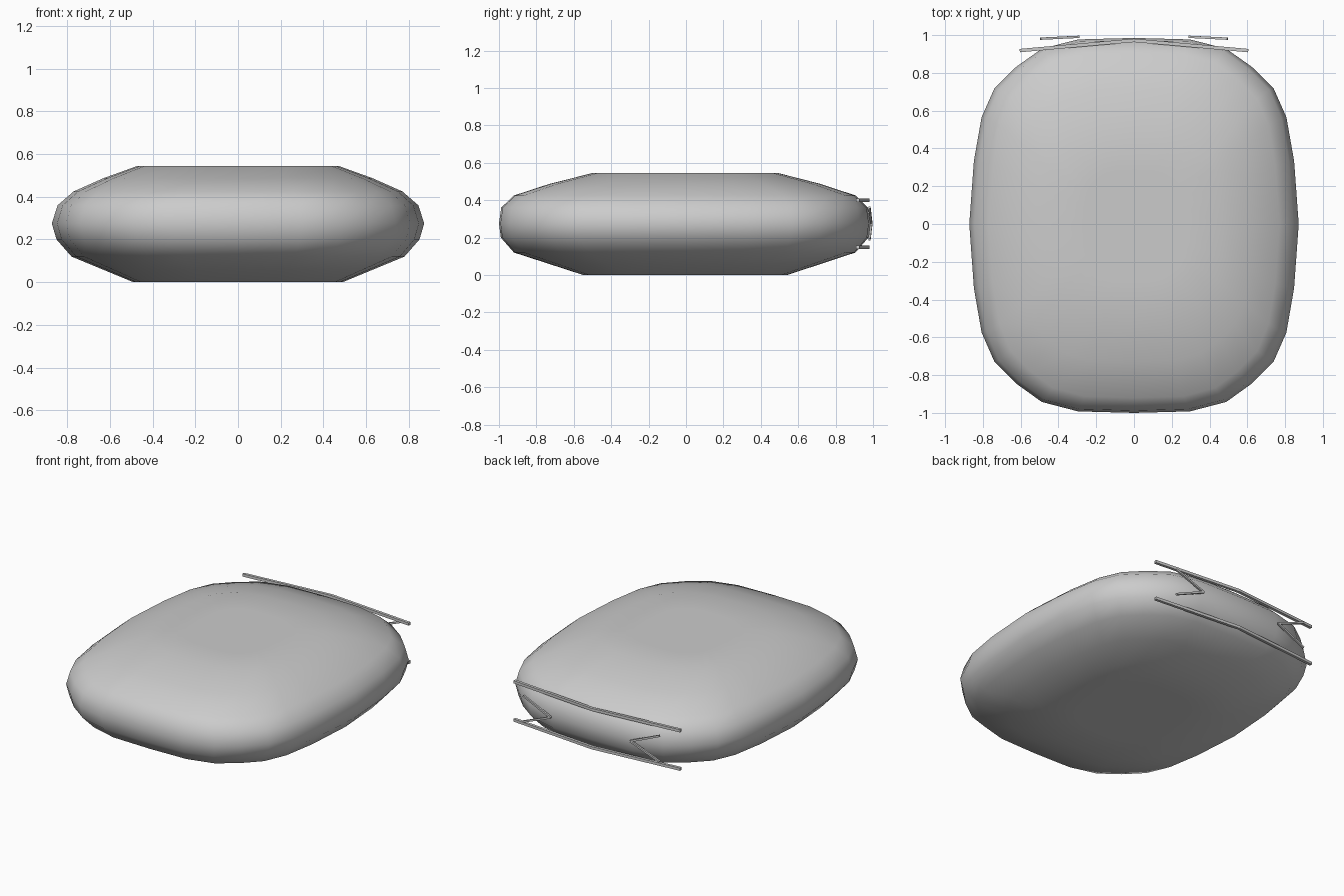
import bpy, bmesh
from mathutils import Vector

if "Cube" in bpy.data.objects:
    bpy.data.objects.remove(bpy.data.objects["Cube"])

# quarter outline seen from above, as fractions of half width / half depth
QUARTER = [(1.0, 0.0), (0.972, 0.34), (0.925, 0.575), (0.847, 0.73),
           (0.715, 0.845), (0.56, 0.942), (0.34, 0.992)]
# rings from bottom to top: z, half width, half depth
RINGS = [(0.0, 0.28, 0.32), (0.0, 0.49, 0.55), (0.06, 0.635, 0.735), (0.12, 0.78, 0.92),
         (0.20, 0.85, 0.99), (0.275, 0.872, 1.0), (0.36, 0.845, 0.988),
         (0.425, 0.77, 0.92), (0.487, 0.63, 0.73), (0.545, 0.47, 0.50),
         (0.545, 0.27, 0.29)]


def full_outline():
    q = QUARTER
    half = q + [(0, 1.0)] + [(-x, y) for x, y in reversed(q)]
    return half + [(x, -y) for x, y in reversed(half[1:-1])]


def finish(bm, name):
    bmesh.ops.recalc_face_normals(bm, faces=bm.faces)
    mesh = bpy.data.meshes.new(name)
    bm.to_mesh(mesh)
    bm.free()
    ob = bpy.data.objects.new(name, mesh)
    bpy.context.collection.objects.link(ob)
    return ob


# soft pillow-like body, lofted through the rings
bm = bmesh.new()
loops = []
for z, hx, hy in RINGS:
    loops.append([bm.verts.new((x * hx, y * hy * (0.985 if y > 0 else 1.0), z))
                  for x, y in full_outline()])
n = len(loops[0])
for a, b in zip(loops, loops[1:]):
    for i in range(n):
        j = (i + 1) % n
        bm.faces.new((a[i], a[j], b[j], b[i]))
bm.faces.new(loops[0])
bm.faces.new(loops[-1])
body = finish(bm, "body")
for p in body.data.polygons:
    p.use_smooth = True


def rod(name, points, half):
    """Thin square bar following a bent path."""
    bm = bmesh.new()
    pts = [Vector(p) for p in points]
    prev = None
    for i, p in enumerate(pts):
        d = (pts[min(i + 1, len(pts) - 1)] - pts[max(i - 1, 0)]).normalized()
        side = d.cross(Vector((0, 1, 0))).normalized() * half
        up = d.cross(side).normalized() * half
        ring = [bm.verts.new(p + side * s + up * u)
                for s, u in ((1, 1), (-1, 1), (-1, -1), (1, -1))]
        if prev:
            for k in range(4):
                m = (k + 1) % 4
                bm.faces.new((prev[k], prev[m], ring[m], ring[k]))
        else:
            bm.faces.new(ring)
        prev = ring
    bm.faces.new(prev)
    return finish(bm, name)


# upper and lower bent bars across the back
for label, z in (("upper", 0.40), ("lower", 0.148)):
    rod(label + "_bar", [(-0.605, 0.918, z), (0, 0.972, z), (0.605, 0.918, z)], 0.009)

# V-shaped marks on the back, points facing the middle
for label, s in (("left", -1), ("right", 1)):
    for end, dz in (("top", 0.085), ("bottom", -0.085)):
        rod(f"{label}_mark_{end}", [(s * 0.29, 0.991, 0.275),
                                    (s * 0.495, 0.981, 0.275 + dz)], 0.006)
